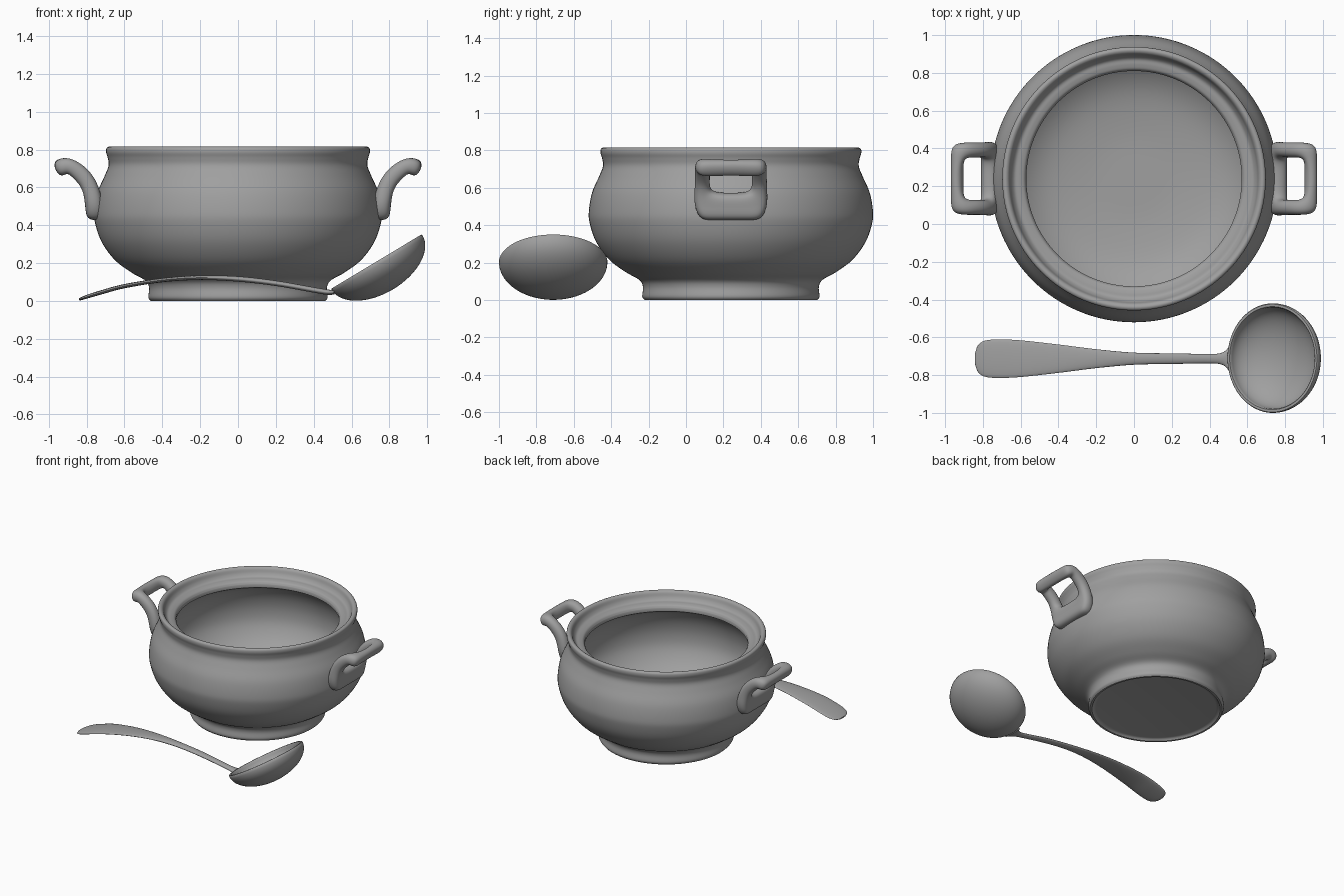
import bpy, bmesh, math
from mathutils import Vector, Matrix

if "Cube" in bpy.data.objects:
    bpy.data.objects.remove(bpy.data.objects["Cube"])

clay = bpy.data.materials.new("grey clay")
clay.diffuse_color = (0.35, 0.35, 0.35, 1)
clay.use_nodes = True
clay.node_tree.nodes["Principled BSDF"].inputs["Base Color"].default_value = clay.diffuse_color


def finish(bm, name, angle=40):
    bmesh.ops.remove_doubles(bm, verts=bm.verts, dist=1e-5)
    bmesh.ops.recalc_face_normals(bm, faces=bm.faces)
    mesh = bpy.data.meshes.new(name)
    bm.to_mesh(mesh)
    bm.free()
    mesh.materials.append(clay)
    ob = bpy.data.objects.new(name, mesh)
    bpy.context.collection.objects.link(ob)
    bpy.ops.object.select_all(action='DESELECT')
    ob.select_set(True)
    bpy.context.view_layer.objects.active = ob
    bpy.ops.object.shade_smooth_by_angle(angle=math.radians(angle))
    return ob


def smooth(points, steps=5):
    """Catmull-Rom curve through the points"""
    p = [Vector(q) for q in points]
    p = [2 * p[0] - p[1]] + p + [2 * p[-1] - p[-2]]
    out = []
    for a, b, c, d in zip(p, p[1:], p[2:], p[3:]):
        for i in range(steps):
            t = i / steps
            out.append(0.5 * (2 * b + (c - a) * t + (2 * a - 5 * b + 4 * c - d) * t * t
                              + (3 * b - a - 3 * c + d) * t ** 3))
    return out + [p[-2]]


def skin(bm, rings, cap=False):
    """Join closed rings of points with quads"""
    vs = [[bm.verts.new(co) for co in r] for r in rings]
    n = len(vs[0])
    for a, b in zip(vs, vs[1:]):
        for i in range(n):
            j = (i + 1) % n
            bm.faces.new((a[i], a[j], b[j], b[i]))
    if cap:
        bm.faces.new(vs[0])
        bm.faces.new(vs[-1])


def lathe(bm, profile, matrix, n=96):
    skin(bm, [[matrix @ Vector((r * math.cos(2 * math.pi * i / n),
                                r * math.sin(2 * math.pi * i / n), z)) for i in range(n)]
              for r, z in profile], cap=True)


# Pot: foot, belly and lip, then the lid ledge, then the hollow inside
POT_Y = 0.24
base = [(0.42, 0.015), (0.44, 0.012), (0.448, 0.0)]
outer = smooth([(0.462, 0.0), (0.474, 0.02), (0.47, 0.07), (0.49, 0.108), (0.56, 0.148),
                (0.65, 0.215), (0.72, 0.31), (0.755, 0.41), (0.759, 0.48), (0.742, 0.575),
                (0.705, 0.66), (0.684, 0.715), (0.688, 0.755), (0.697, 0.785), (0.695, 0.807),
                (0.68, 0.815), (0.663, 0.805), (0.65, 0.775), (0.632, 0.755), (0.605, 0.75),
                (0.582, 0.742), (0.57, 0.725)])
inner = smooth([(0.572, 0.7), (0.63, 0.66), (0.68, 0.57), (0.70, 0.46), (0.68, 0.35),
                (0.6, 0.24), (0.46, 0.16), (0.25, 0.125), (0.03, 0.12)])
bm = bmesh.new()
lathe(bm, base + [tuple(p) for p in outer] + [tuple(p) for p in inner],
      Matrix.Translation((0, POT_Y, 0)), 128)
finish(bm, "pot", 50)

# Handles: a curved strap with a hand hole, rows of (x, z, half width)
rows = [(0.966, 0.692, 0.183), (0.905, 0.722, 0.195), (0.853, 0.692, 0.195), (0.80, 0.64, 0.195),
        (0.772, 0.575, 0.198), (0.758, 0.50, 0.20), (0.755, 0.425, 0.165)]
columns = (-1, -0.56, 0, 0.56, 1)
for side, label in ((-1, "left_handle"), (1, "right_handle")):
    bm = bmesh.new()
    grid = [[bm.verts.new((side * x, POT_Y + w * c, z)) for c in columns] for x, z, w in rows]
    for r in range(len(rows) - 1):
        for c in range(4):
            if not (r in (1, 2, 3) and c in (1, 2)):
                bm.faces.new((grid[r][c], grid[r][c + 1], grid[r + 1][c + 1], grid[r + 1][c]))
    ob = finish(bm, label, 180)
    sol = ob.modifiers.new("thickness", 'SOLIDIFY')
    sol.thickness, sol.offset = 0.095, 0
    sub = ob.modifiers.new("rounding", 'SUBSURF')
    sub.levels = sub.render_levels = 3

# Ladle bowl: half ellipsoid shell tilted up at the far end
LADLE_Y = -0.71
tilt = Matrix.Translation((0.735, LADLE_Y, 0.203)) @ Matrix.Rotation(-math.radians(31), 4, 'Y')


def dome(a, d, up):
    t = [i / 16 * math.pi / 2 for i in range(17)]
    pts = [(a * max(math.sin(s), 0.02), -d * math.cos(s)) for s in t]
    return pts if up else pts[::-1]


bm = bmesh.new()
lathe(bm, dome(1, 0.165, True) + [(0.985, 0.006), (0.94, 0.006)] + dome(0.925, 0.145, False),
      tilt @ Matrix.Diagonal((0.28, 0.29, 1, 1)))
finish(bm, "ladle_bowl", 50)

# Ladle handle: loft of flat ovals, (x, z, half width, half thickness)
stations = smooth([(-0.84, 0.008, 0.035, 0.006), (-0.825, 0.013, 0.072, 0.008),
                   (-0.79, 0.025, 0.095, 0.010), (-0.72, 0.046, 0.102, 0.011),
                   (-0.6, 0.078, 0.097, 0.011), (-0.4, 0.11, 0.075, 0.011),
                   (-0.2, 0.123, 0.050, 0.012), (0.0, 0.116, 0.032, 0.014),
                   (0.2, 0.093, 0.028, 0.014), (0.4, 0.058, 0.025, 0.014),
                   (0.46, 0.048, 0.030, 0.014), (0.49, 0.045, 0.048, 0.013),
                   (0.51, 0.045, 0.08, 0.010)])
N = 24
rings = []
for k, s in enumerate(stations):
    a, b = stations[max(k - 1, 0)], stations[min(k + 1, len(stations) - 1)]
    ang = math.atan2(b[1] - a[1], b[0] - a[0])
    ring = []
    for i in range(N):
        u = 2 * math.pi * i / N
        h = s[3] * math.sin(u)
        ring.append((s[0] - h * math.sin(ang), LADLE_Y - 0.003 + s[2] * math.cos(u),
                     max(s[1] + h * math.cos(ang), 0)))
    rings.append(ring)
bm = bmesh.new()
skin(bm, rings, cap=True)
finish(bm, "ladle_handle", 50)
